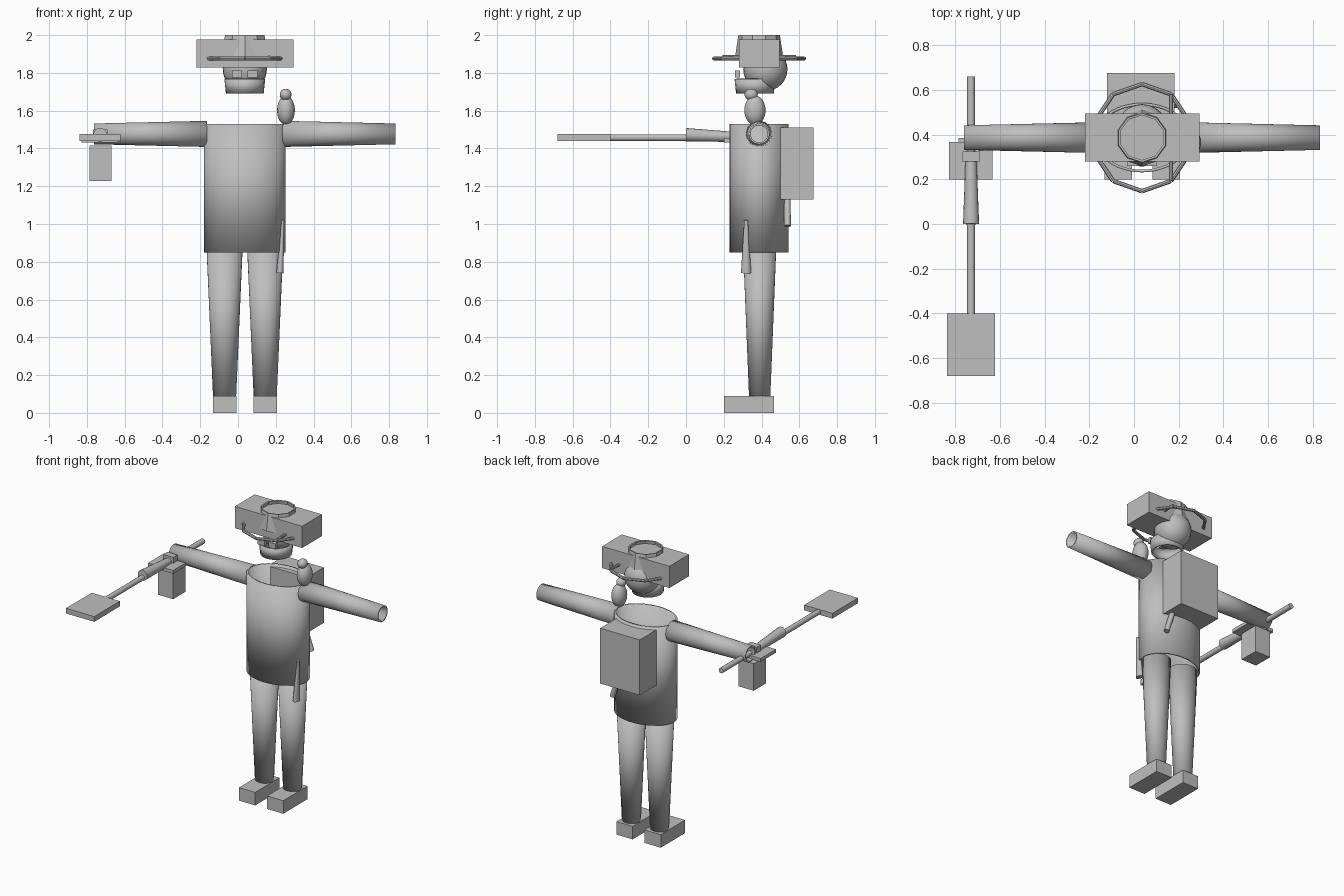
import bpy
import bmesh
from math import pi
from mathutils import Vector, Matrix

cube = bpy.data.objects.get("Cube")
if cube:
    bpy.data.objects.remove(cube, do_unlink=True)

grey = bpy.data.materials.new("plain grey")
grey.use_nodes = True
GREY = (0.52, 0.52, 0.52, 1)
grey.diffuse_color = GREY
grey.node_tree.nodes["Principled BSDF"].inputs["Base Color"].default_value = GREY


def finish(name, bm, smooth=False, wall=0):
    mesh = bpy.data.meshes.new(name)
    bm.to_mesh(mesh)
    bm.free()
    mesh.materials.append(grey)
    obj = bpy.data.objects.new(name, mesh)
    bpy.context.collection.objects.link(obj)
    if smooth:
        bpy.ops.object.select_all(action="DESELECT")
        obj.select_set(True)
        bpy.context.view_layer.objects.active = obj
        bpy.ops.object.shade_smooth_by_angle(angle=pi / 5)
    if wall:
        mod = obj.modifiers.new("wall", "SOLIDIFY")
        mod.thickness = wall
        mod.offset = -1
    return obj


def box(name, x, y, z):
    """Box from its (low, high) range on each axis."""
    bm = bmesh.new()
    size = [b - a for a, b in (x, y, z)]
    mid = Vector([(a + b) / 2 for a, b in (x, y, z)])
    bmesh.ops.create_cube(bm, size=1, matrix=Matrix.Translation(mid) @ Matrix.Diagonal((*size, 1)))
    return finish(name, bm)


def tube(name, start, end, r0, r1, seg=32, wall=0, squash=1, smooth=True):
    """Tapered tube; open with a wall thickness, or capped when wall is 0."""
    start, end = Vector(start), Vector(end)
    axis = end - start
    turn = axis.to_track_quat("Z", "Y").to_matrix().to_4x4()
    place = Matrix.Translation((start + end) / 2) @ turn @ Matrix.Diagonal((1, squash, 1, 1))
    bm = bmesh.new()
    bmesh.ops.create_cone(bm, cap_ends=not wall, segments=seg, radius1=r0, radius2=r1,
                          depth=axis.length, matrix=place)
    return finish(name, bm, smooth, wall)


def ball(name, centre, radii):
    bm = bmesh.new()
    bmesh.ops.create_uvsphere(bm, u_segments=24, v_segments=16, radius=1,
                              matrix=Matrix.Translation(centre) @ Matrix.Diagonal((*radii, 1)))
    return finish(name, bm, True)


# Torso: an open oval shell
CX, CY = 0.036, 0.387
tube("torso", (CX, CY, 0.85), (CX, CY, 1.53), 0.216, 0.216, 48, 0.012, 0.72)

# Legs, feet and arms
for side, x, sign in (("right", -0.071, -1), ("left", 0.144, 1)):
    tube(side + "_leg", (x, 0.39, 0.08), (x, 0.39, 0.86), 0.061, 0.095, 32, 0.01, 0.92)
    box(side + "_foot", (x - 0.062, x + 0.062), (0.2, 0.465), (0, 0.09))
    tube(side + "_arm", (CX + sign * 0.2, CY, 1.477), (CX + sign * 0.798, CY, 1.477),
         0.069, 0.055, 32, 0.01)

# Head, neck and eyepieces
ball("head", (CX, 0.42, 1.82), (0.117, 0.117, 0.117))
tube("collar", (CX, 0.365, 1.69), (CX, 0.365, 1.768), 0.1, 0.108, 20, 0.01)
for side, x in (("right", -0.006), ("left", 0.077)):
    box(side + "_eyepiece", (x - 0.026, x + 0.026), (0.26, 0.285), (1.775, 1.812))

# Hat: block, open crown and a thin ten-sided brim
box("hat_block", (-0.22, 0.294), (0.28, 0.495), (1.828, 1.978))
tube("hat_crown", (CX, CY, 1.88), (CX, CY, 2.0), 0.128, 0.11, 10, 0.01, 1, False)
rim = [Vector((CX, CY, 1.876)) + Matrix.Rotation(i * pi / 5, 3, "Z") @ Vector((0, 0.24, 0))
       for i in range(10)]
for p in rim:
    p.x = CX + (p.x - CX) * 0.92
for i, p in enumerate(rim):
    tube("hat_brim_%d" % (i + 1), p, rim[(i + 1) % 10], 0.01, 0.01, 8)
lift = Vector((0, 0, 0.01))
tube("hat_brim_brace", rim[6] + lift, rim[9] + lift, 0.009, 0.009, 8)

# Small figure sitting on the left shoulder
ball("shoulder_figure_body", (0.254, 0.365, 1.602), (0.047, 0.056, 0.078))
ball("shoulder_figure_head", (0.252, 0.345, 1.685), (0.031, 0.035, 0.031))

# Backpack, the rod under it and the hip scabbard
box("backpack", (-0.12, 0.182), (0.495, 0.676), (1.13, 1.512))
tube("backpack_rod", (0.185, 0.537, 0.99), (0.1, 0.537, 1.25), 0.018, 0.016, 16)
tube("hip_scabbard", (0.222, 0.318, 0.74), (0.238, 0.318, 1.02), 0.027, 0.01, 16, 0, 0.7)

# Long-handled spade held in the right hand
SX = -0.73
tube("spade_shaft", (SX, -0.42, 1.457), (SX, 0.66, 1.457), 0.018, 0.018, 16)
box("spade_blade", (-0.838, -0.622), (-0.68, -0.4), (1.44, 1.476))
tube("spade_sleeve", (SX, 0, 1.472), (SX, 0.29, 1.46), 0.036, 0.025, 16)
box("sleeve_clamp", (-0.768, -0.69), (0.28, 0.325), (1.46, 1.5))
box("grip_plate", (-0.828, -0.635), (0.2, 0.368), (1.432, 1.455))
box("hanging_case", (-0.787, -0.67), (0.25, 0.385), (1.228, 1.415))
